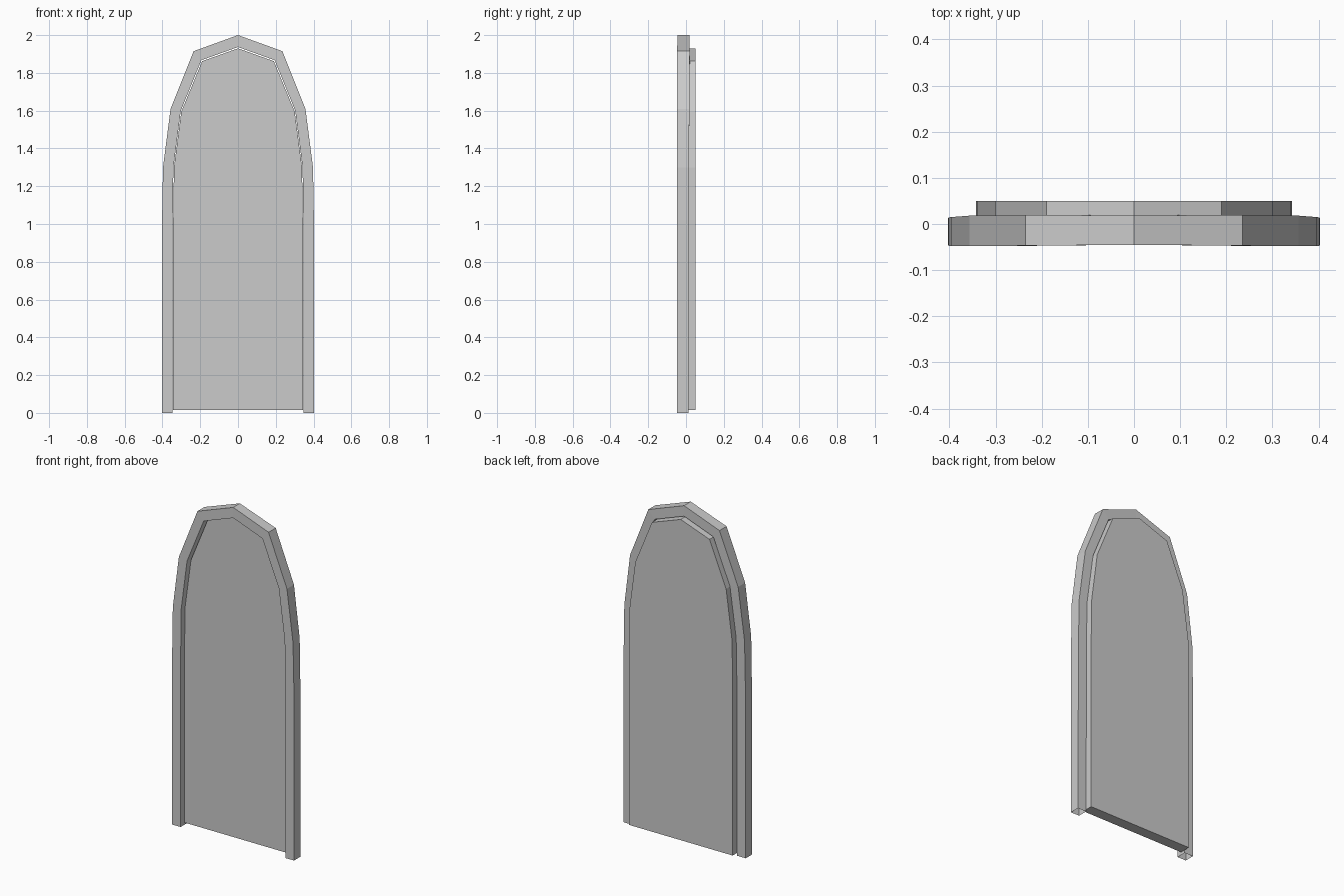
import bpy, bmesh

if "Cube" in bpy.data.objects:
    bpy.data.objects.remove(bpy.data.objects["Cube"])

# Right-hand half outlines (x, z), from the foot up to the apex
outer = [(0.403, 0.0), (0.402, 1.02), (0.397, 1.30), (0.357, 1.61), (0.235, 1.915), (0, 2.0)]
inner = [(0.346, 0.0), (0.346, 1.02), (0.342, 1.30), (0.303, 1.60), (0.194, 1.867), (0, 1.937)]
leaf = [(0.343, 0.015), (0.343, 1.02), (0.339, 1.30), (0.300, 1.595), (0.190, 1.862), (0, 1.93)]
# Front and back y of the frame at each row
front_y = [-0.047, -0.047, -0.048, -0.048, -0.047, -0.045]
back_y = [0.012, 0.014, 0.015, 0.018, 0.020, 0.018]


def make_object(name, bm):
    bmesh.ops.recalc_face_normals(bm, faces=bm.faces)
    mesh = bpy.data.meshes.new(name)
    bm.to_mesh(mesh)
    bm.free()
    ob = bpy.data.objects.new(name, mesh)
    bpy.context.collection.objects.link(ob)
    mod = ob.modifiers.new("mirror", 'MIRROR')
    mod.use_axis = (True, False, False)
    mod.merge_threshold = 0.0005
    return ob


# Arched frame: square section swept up the outline, open at the feet
bm = bmesh.new()
rings = []
for o, i, f, b in zip(outer, inner, front_y, back_y):
    rings.append([bm.verts.new(p) for p in (
        (o[0], f, o[1]), (o[0], b, o[1]), (i[0], b, i[1]), (i[0], f, i[1]))])
for r0, r1 in zip(rings, rings[1:]):
    for k in range(4):
        n = (k + 1) % 4
        bm.faces.new((r0[k], r0[n], r1[n], r1[k]))
make_object("door_frame", bm)

# Door panel: recessed at the front, standing proud at the back
bm = bmesh.new()
outline = [(0, 0.015)] + leaf
front = [bm.verts.new((x, -0.015, z)) for x, z in outline]
back = [bm.verts.new((x, 0.05, z)) for x, z in outline]
bm.faces.new(front)
bm.faces.new(back[::-1])
for k in range(len(outline) - 1):
    bm.faces.new((front[k], back[k], back[k + 1], front[k + 1]))
# Orient with the open centre seam; the mirror closes it
make_object("door_panel", bm)
